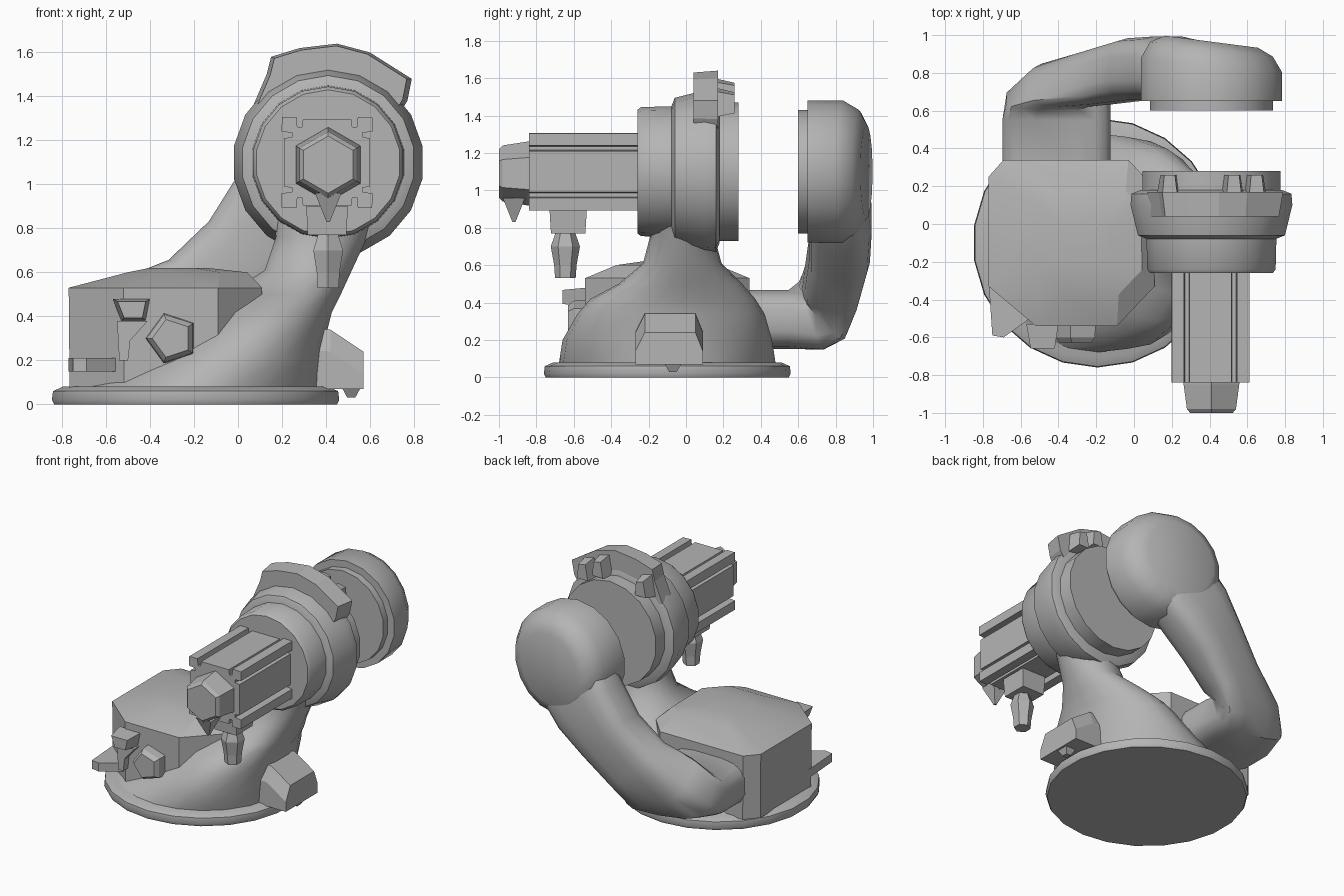
import bpy, bmesh, math
from mathutils import Vector, Matrix

cube = bpy.data.objects.get("Cube")
if cube:
    bpy.data.objects.remove(cube, do_unlink=True)

grey = bpy.data.materials.new("machine grey")
grey.use_nodes = True
COLOUR = (0.46, 0.46, 0.46, 1)
grey.diffuse_color = COLOUR
grey.node_tree.nodes["Principled BSDF"].inputs["Base Color"].default_value = COLOUR

X, Y, Z = Vector((1, 0, 0)), Vector((0, 1, 0)), Vector((0, 0, 1))
HUB = Vector((0.41, 0, 1.1))


def loft(name, rings, smooth=0):
    """Skin a list of equal-length point rings and cap both ends."""
    bm = bmesh.new()
    rows = [[bm.verts.new(p) for p in ring] for ring in rings]
    n = len(rows[0])
    for a, b in zip(rows, rows[1:]):
        for i in range(n):
            j = (i + 1) % n
            bm.faces.new((a[i], a[j], b[j], b[i]))
    bm.faces.new(rows[0])
    bm.faces.new(rows[-1])
    bmesh.ops.recalc_face_normals(bm, faces=bm.faces)
    mesh = bpy.data.meshes.new(name)
    bm.to_mesh(mesh)
    bm.free()
    mesh.materials.append(grey)
    obj = bpy.data.objects.new(name, mesh)
    bpy.context.collection.objects.link(obj)
    if smooth:
        bpy.ops.object.select_all(action="DESELECT")
        obj.select_set(True)
        bpy.context.view_layer.objects.active = obj
        bpy.ops.object.shade_smooth_by_angle(angle=math.radians(smooth))
    return obj


def oval(centre, u, v, n=18, power=1.0):
    """Ellipse spanned by u and v; a power below 1 squares it off."""
    pts = []
    for i in range(n):
        a = math.tau * (i + 0.5) / n
        c, s = math.cos(a), math.sin(a)
        pts.append(Vector(centre) + u * math.copysign(abs(c) ** power, c)
                   + v * math.copysign(abs(s) ** power, s))
    return pts


def turned(name, profile, centre=HUB, n=18, smooth=35):
    """Round part about the y axis from (y, radius) pairs."""
    return loft(name, [oval(centre + Y * y, X * r, Z * r, n) for y, r in profile], smooth)


def prism(name, pts, lo, hi, axis="y", taper=1.0):
    """Extrude a flat outline along y or z, optionally tapering the lo end."""
    mid = sum((Vector(p) for p in pts), Vector((0, 0))) / len(pts)
    small = [mid + (Vector(p) - mid) * taper for p in pts]
    if axis == "y":
        put = lambda p, t: Vector((p[0], t, p[1]))
    else:
        put = lambda p, t: Vector((p[0], p[1], t))
    return loft(name, [[put(p, lo) for p in small], [put(p, hi) for p in pts]])


def box(name, x, y, z, taper=1.0):
    """Box from (min, max) pairs, tapering its bottom."""
    pts = [(x[0], y[0]), (x[1], y[0]), (x[1], y[1]), (x[0], y[1])]
    return prism(name, pts, z[0], z[1], "z", taper)


# Round foot plate
foot = (-0.193, -0.1)
loft("foot_plate", [oval((*foot, z), X * r, Y * r, 22)
                    for z, r in ((0, 0.65), (0.02, 0.66), (0.06, 0.655), (0.08, 0.61))], 35)

# Body that leans over and narrows into the shoulder neck
sections = [(-0.2, -0.1, 0.07, 0.59, 0.58), (-0.03, -0.1, 0.2, 0.42, 0.56),
            (0.08, -0.08, 0.34, 0.33, 0.5), (0.13, -0.07, 0.42, 0.3, 0.44),
            (0.21, -0.03, 0.5, 0.26, 0.33), (0.32, -0.02, 0.61, 0.2, 0.21),
            (0.38, -0.02, 0.76, 0.21, 0.17), (0.41, -0.02, 0.95, 0.25, 0.17)]
loft("body_and_neck", [oval((x, y, z), X * rx, Y * ry, 22)
                       for x, y, z, rx, ry in sections], 40)

# Eight-sided housing with a shallow cap
outline = [(-0.69, 0.34), (-0.03, 0.34), (0.1, 0.2), (0.11, -0.33),
           (-0.09, -0.54), (-0.52, -0.54), (-0.77, -0.33), (-0.77, 0.25)]


def housing_ring(z, scale, shift=0):
    return [Vector((-0.33 + (x + 0.33) * scale + shift, -0.1 + (y + 0.1) * scale, z))
            for x, y in outline]


loft("housing", [housing_ring(0.07, 0.99), housing_ring(0.53, 1),
                 housing_ring(0.6, 0.62, 0.1), housing_ring(0.62, 0.3, 0.06)], 20)

# Fittings on the housing
turned("round_socket", [(-0.63, 0.09), (-0.6, 0.115), (-0.53, 0.12)],
       Vector((-0.3, 0, 0.3)), 5, 0)
prism("cable_plug", [(-0.57, 0.48), (-0.4, 0.48), (-0.42, 0.38), (-0.53, 0.38)],
      -0.66, -0.53, taper=0.75)
prism("plug_bracket", [(-0.55, 0.38), (-0.41, 0.38), (-0.49, 0.29), (-0.5, 0.2), (-0.54, 0.2)],
      -0.59, -0.53)
prism("corner_flange", [(-0.77, -0.3), (-0.75, -0.59), (-0.69, -0.6), (-0.55, -0.5),
                        (-0.6, -0.35)], 0.15, 0.21, "z")

# Connector block on the left of the foot
loft("side_block", [
    [Vector((x, y, z)) for y, z in ((-0.27, 0.07), (0.09, 0.07), (0.09, top - 0.1),
                                    (0.05, top), (-0.22, top), (-0.27, top - 0.1))]
    for x, top in ((0.3, 0.35), (0.42, 0.34), (0.57, 0.24))])
box("side_block_clip", (0.47, 0.56), (-0.12, -0.02), (0.03, 0.08), 0.4)

# Shoulder joint rings
turned("shoulder_front_ring", [(-0.26, 0.33), (-0.24, 0.345), (-0.05, 0.35)])
turned("shoulder_main_ring", [(-0.08, 0.345), (-0.06, 0.395), (0.1, 0.435), (0.16, 0.43),
                              (0.18, 0.38)], smooth=25)
turned("shoulder_back_ring", [(0.15, 0.37), (0.28, 0.37)])

# Crown guard on top of the shoulder with its lugs
prism("crown_guard", [(0.07, 1.36), (0.13, 1.5), (0.15, 1.58), (0.28, 1.62), (0.45, 1.64),
                      (0.6, 1.6), (0.79, 1.48), (0.77, 1.38), (0.72, 1.3), (0.41, 1.42),
                      (0.15, 1.3)], 0.04, 0.17, taper=0.94)
for label, x, z in (("left", 0.64, 1.47), ("middle", 0.52, 1.52), ("right", 0.18, 1.47)):
    prism(label + "_crown_lug", [(x - 0.06, z - 0.08), (x + 0.06, z - 0.08),
                                 (x + 0.05, z + 0.06), (x - 0.03, z + 0.08)], 0.26, 0.15, taper=0.7)

# Fluted motor: one side outline repeated around the four sides
side = [(-0.205, 0.207), (-0.14, 0.207), (-0.135, 0.16), (-0.115, 0.16), (-0.11, 0.195),
        (0.11, 0.195), (0.115, 0.16), (0.135, 0.16), (0.14, 0.207)]
flutes = []
for k in range(4):
    turn = Matrix.Rotation(-math.pi / 2 * k, 2)
    flutes += [turn @ Vector(p) + Vector((0.405, 1.1)) for p in side]
prism("motor", flutes, -0.84, -0.24)

# Motor nose and the sensor hanging under the motor
turned("motor_nose", [(-1.0, 0.13), (-0.98, 0.15), (-0.85, 0.17), (-0.82, 0.17)],
       Vector((0.41, 0, 1.09)), 6, 0)
loft("nose_hook", [[Vector((x, y, z)) for x, y in ((0.41 - w, c - w), (0.41 + w, c - w),
                                                   (0.41 + w, c + w), (0.41 - w, c + w))]
                   for z, c, w in ((0.83, -0.92, 0.008), (0.96, -0.92, 0.06))])
box("sensor_mount", (0.31, 0.5), (-0.73, -0.53), (0.77, 0.9), 0.92)
loft("sensor_probe", [oval((0.41, -0.645, z), X * r, Y * r, 6)
                      for z, r in ((0.53, 0.055), (0.6, 0.06), (0.7, 0.078), (0.78, 0.05))])

# Round head of the rear arm, its back leaning forward on the left, and its joint disc
turned("arm_joint_disc", [(0.6, 0.33), (0.67, 0.33)])
loft("arm_head", [oval(HUB + Y * y, (X - Y * lean) * r, Z * r)
                  for y, r, lean in ((0.65, 0.38, 0), (0.84, 0.38, 0.1),
                                     (0.925, 0.33, 0.12), (0.965, 0.25, 0.13))], 40)

# Rear arm: comes out of the housing, bends upward and runs into the head
across = (X - Z).normalized()
path = [((-0.41, 0.25, 0.31), X, 0.29, Z, 0.16),
        ((-0.41, 0.55, 0.31), X, 0.29, Z, 0.16),
        ((-0.4, 0.67, 0.33), X * 2 - Z * 0.3, 0.28, Z - Y * 0.4, 0.18),
        ((-0.33, 0.74, 0.39), X * 1.5 - Z * 0.7, 0.25, Z - Y, 0.17),
        ((-0.165, 0.78, 0.495), across, 0.215, Z * 0.2 - Y, 0.15),
        ((0.025, 0.82, 0.675), across, 0.225, -Y, 0.165),
        ((0.18, 0.825, 0.85), across, 0.265, -Y, 0.17),
        ((0.3, 0.81, 0.99), across, 0.28, -Y, 0.155),
        ((0.42, 0.79, 1.11), across, 0.26, -Y, 0.13)]
loft("rear_arm", [oval(c, u.normalized() * hu, v.normalized() * hv, 16, 0.58)
                  for c, u, hu, v, hv in path], 40)
